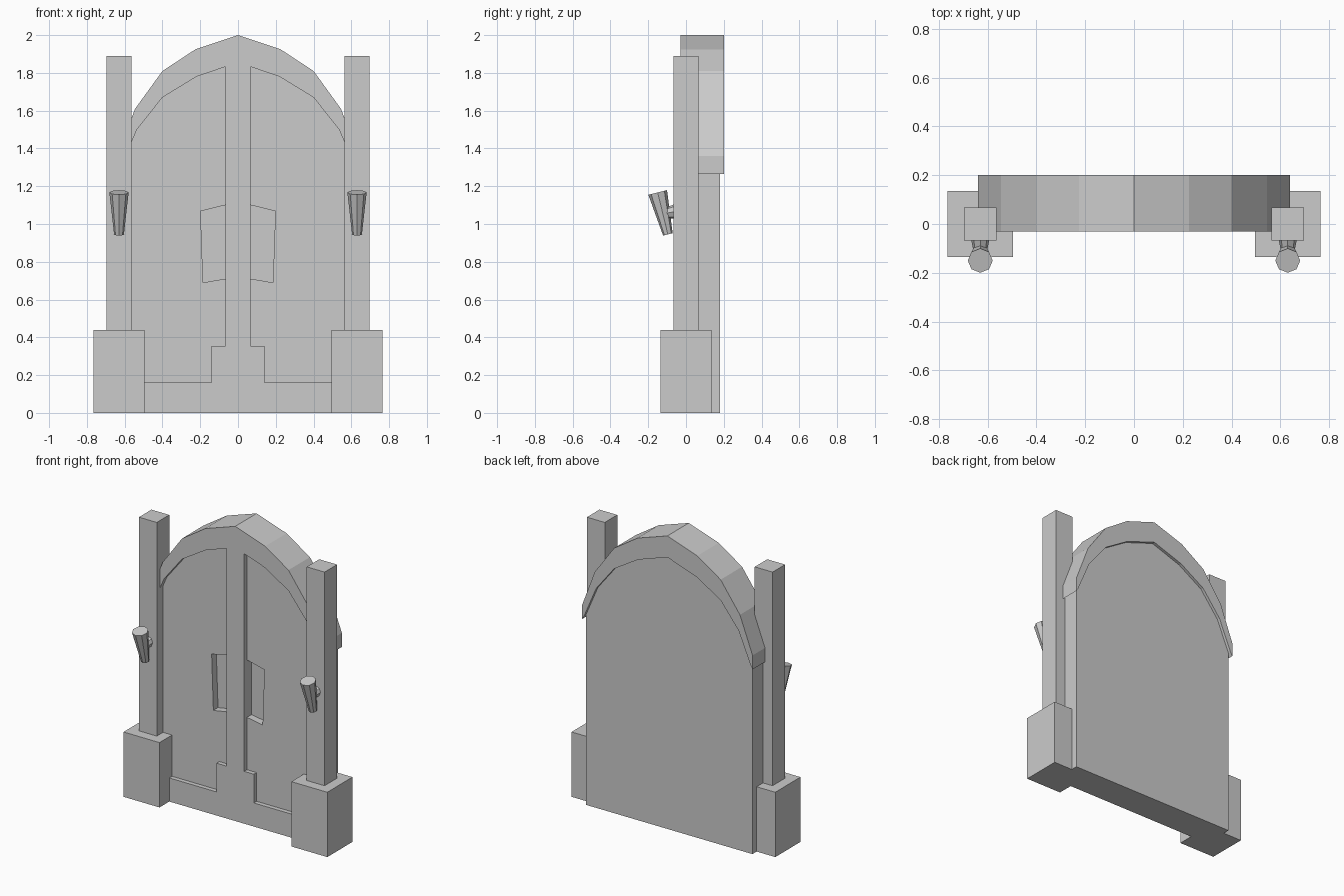
import bpy, bmesh
from mathutils import Vector

if "Cube" in bpy.data.objects:
    bpy.data.objects.remove(bpy.data.objects["Cube"])


def finish(name, bm):
    bmesh.ops.recalc_face_normals(bm, faces=bm.faces)
    me = bpy.data.meshes.new(name)
    bm.to_mesh(me)
    bm.free()
    ob = bpy.data.objects.new(name, me)
    bpy.context.collection.objects.link(ob)
    return ob


def slab(name, pts, y0, y1):
    """Extrude an (x, z) outline from y0 to y1."""
    bm = bmesh.new()
    f = bm.faces.new([bm.verts.new((x, y0, z)) for x, z in pts])
    r = bmesh.ops.extrude_face_region(bm, geom=[f])
    vs = [v for v in r["geom"] if isinstance(v, bmesh.types.BMVert)]
    bmesh.ops.translate(bm, verts=vs, vec=(0, y1 - y0, 0))
    return finish(name, bm)


def box(name, x0, x1, y0, y1, z0, z1):
    return slab(name, [(x0, z0), (x1, z0), (x1, z1), (x0, z1)], y0, y1)


def rod(name, a, b, r1, r2, sides=8):
    """Tapered rod from a to b."""
    a, b = Vector(a), Vector(b)
    d = b - a
    m = d.to_track_quat('Z', 'Y').to_matrix().to_4x4()
    m.translation = (a + b) / 2
    bm = bmesh.new()
    bmesh.ops.create_cone(bm, cap_ends=True, segments=sides, radius1=r1,
                          radius2=r2, depth=d.length, matrix=m)
    return finish(name, bm)


def mirrored(half):
    """Close a right-hand outline (bottom to top) across x = 0."""
    return half + [(-x, z) for x, z in reversed(half) if x > 0]


# Right halves of the arch curves, from spring to crown
outer = [(0.64, 1.265), (0.64, 1.36), (0.545, 1.61), (0.40, 1.81), (0.225, 1.925), (0, 2.0)]
inner = [(0.625, 1.29), (0.535, 1.50), (0.40, 1.67), (0.22, 1.78), (0, 1.855)]

# Arch ring
ring = mirrored(outer) + mirrored(inner)[::-1]
slab("arch", ring, -0.03, 0.2)

# Solid door back
slab("door_back", mirrored([(0.625, 0)] + inner), 0.05, 0.18)

# Raised bottom rail, step and centre post
frame = [(0.625, 0), (0.625, 0.16), (0.14, 0.16), (0.14, 0.355),
         (0.067, 0.355), (0.067, 1.833), (0, 1.855)]
slab("door_frame", mirrored(frame), -0.03, 0.05)

# Door leaf outline with the handle recess notched into its inner edge
leaf = ([(0.067, 0.1), (0.625, 0.1)] + inner[:-1]
        + [(0.067, 1.833), (0.067, 1.10), (0.198, 1.068), (0.185, 0.69), (0.067, 0.71)])

for side, s in (("right", 1), ("left", -1)):
    slab(side + "_door_leaf", [(s * x, z) for x, z in leaf], 0.0, 0.05)
    # Pillar with foot block
    box(side + "_foot_block", s * 0.495, s * 0.765, -0.135, 0.135, 0, 0.44)
    box(side + "_pillar", s * 0.563, s * 0.697, -0.067, 0.067, 0.44, 1.89)
    # Tilted torch and its bracket
    rod(side + "_torch", (s * 0.63, -0.096, 0.945), (s * 0.63, -0.15, 1.167), 0.026, 0.051)
    rod(side + "_torch_bracket", (s * 0.63, -0.06, 1.065), (s * 0.63, -0.12, 1.055), 0.038, 0.026)
